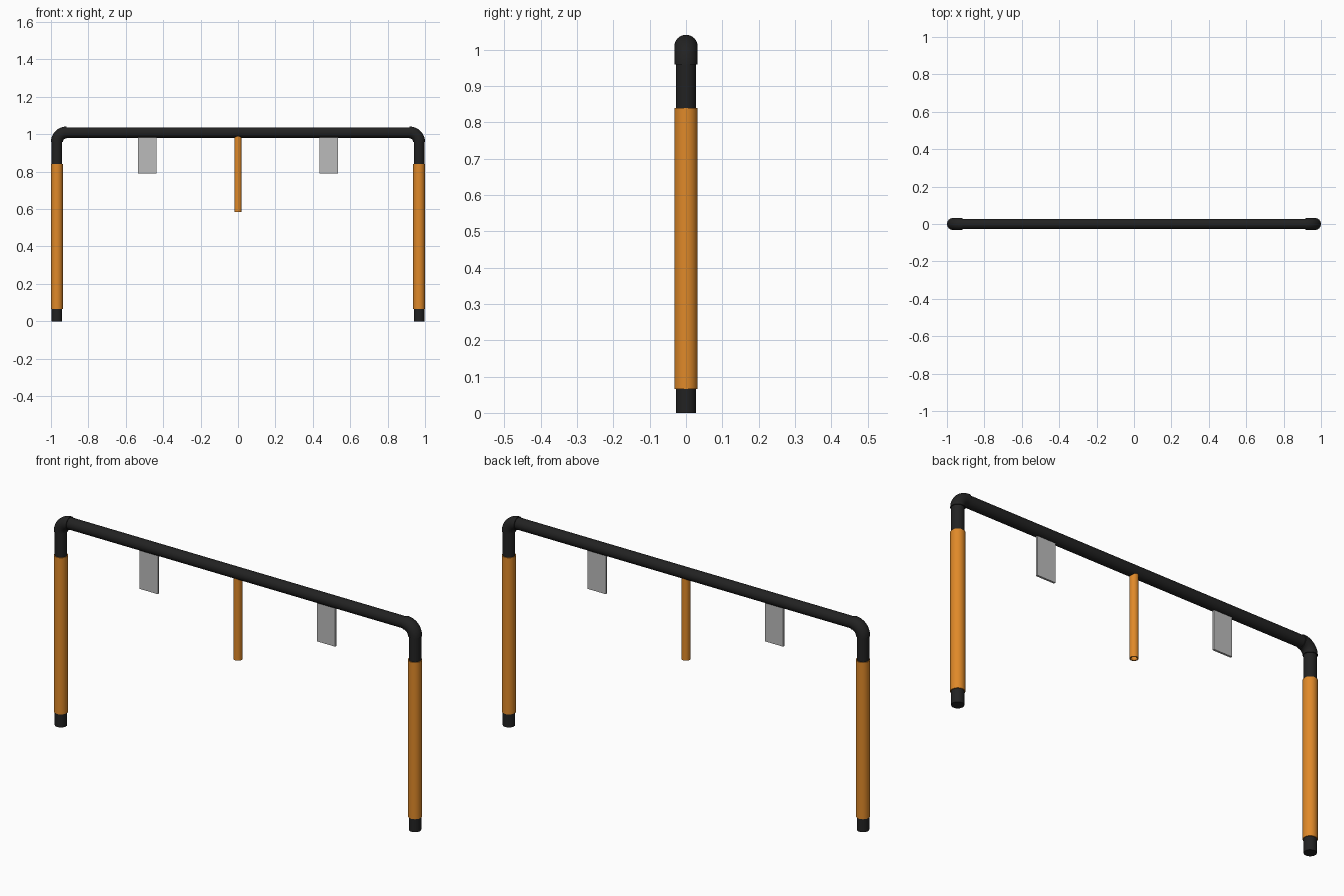
import bpy, bmesh, math

if "Cube" in bpy.data.objects:
    bpy.data.objects.remove(bpy.data.objects["Cube"])

def material(name, rgb):
    m = bpy.data.materials.new(name)
    m.diffuse_color = (*rgb, 1)
    m.use_nodes = True
    m.node_tree.nodes["Principled BSDF"].inputs["Base Color"].default_value = m.diffuse_color
    return m

BLACK = material("black metal", (0.016, 0.016, 0.016))
ORANGE = material("orange foam", (0.74, 0.25, 0.022))
GREY = material("grey plate", (0.50, 0.50, 0.50))

LEG_X, BAR_Z, PIPE_R, BIG_R, BEND = 0.968, 1.009, 0.028, 0.032, 0.05

def finish(name, bm, mat, smooth=True):
    bmesh.ops.recalc_face_normals(bm, faces=bm.faces)
    me = bpy.data.meshes.new(name)
    bm.to_mesh(me)
    bm.free()
    me.materials.append(mat)
    ob = bpy.data.objects.new(name, me)
    bpy.context.collection.objects.link(ob)
    if smooth:
        bpy.ops.object.select_all(action='DESELECT')
        ob.select_set(True)
        bpy.context.view_layer.objects.active = ob
        bpy.ops.object.shade_smooth_by_angle(angle=math.radians(35))
    return ob

def sweep(name, path, r, mat, n=32):
    """Closed pipe along a path of (x, z, tangent angle) stations in the xz plane."""
    bm = bmesh.new()
    rings = []
    for x, z, a in path:
        ring = []
        for i in range(n):
            t = 2 * math.pi * i / n
            u = r * math.cos(t)
            ring.append(bm.verts.new((x - u * math.sin(a), r * math.sin(t), z + u * math.cos(a))))
        rings.append(ring)
    for p, q in zip(rings, rings[1:]):
        for i in range(n):
            j = (i + 1) % n
            bm.faces.new((p[i], p[j], q[j], q[i]))
    bm.faces.new(rings[0])
    bm.faces.new(rings[-1])
    return finish(name, bm, mat)

def tube(name, x, z0, z1, r, inner, mat, n=32):
    """Vertical hollow sleeve, made by spinning a rectangular section."""
    bm = bmesh.new()
    pts = [(inner, z0), (r, z0), (r, z1), (inner, z1)]
    vs = [bm.verts.new((x + a, 0, z)) for a, z in pts]
    es = [bm.edges.new((vs[i], vs[(i + 1) % 4])) for i in range(4)]
    bmesh.ops.spin(bm, geom=vs + es, cent=(x, 0, 0), axis=(0, 0, 1),
                   angle=2 * math.pi, steps=n, use_merge=True)
    bmesh.ops.remove_doubles(bm, verts=bm.verts, dist=1e-5)
    return finish(name, bm, mat)

# crossbar
sweep("crossbar", [(-LEG_X + BEND, BAR_Z, 0), (LEG_X - BEND, BAR_Z, 0)], PIPE_R, BLACK)

up = math.pi / 2
for s, side in ((-1, "left"), (1, "right")):
    # leg pipe with its foam sleeve
    sweep(side + "_leg", [(s * LEG_X, 0, up), (s * LEG_X, BAR_Z - BEND, up)], PIPE_R, BLACK)
    tube(side + "_foam_sleeve", s * LEG_X, 0.066, 0.84, BIG_R, PIPE_R - 0.002, ORANGE)
    # rounded corner elbow
    arc = []
    for i in range(13):
        a = up * i / 12
        arc.append((s * (LEG_X - BEND + BEND * math.cos(a)),
                    BAR_Z - BEND + BEND * math.sin(a), up + s * a))
    sweep(side + "_elbow", arc, BIG_R, BLACK)
    # hanging plate
    bm = bmesh.new()
    bmesh.ops.create_cube(bm, size=1)
    for v in bm.verts:
        v.co = (s * 0.485 + v.co.x * 0.1, v.co.y * 0.01, 0.89 + v.co.z * 0.2)
    finish(side + "_hanging_plate", bm, GREY, smooth=False)

# hollow hanging pole in the middle
tube("hanging_pole", 0, 0.585, 0.99, 0.02, 0.014, ORANGE)
